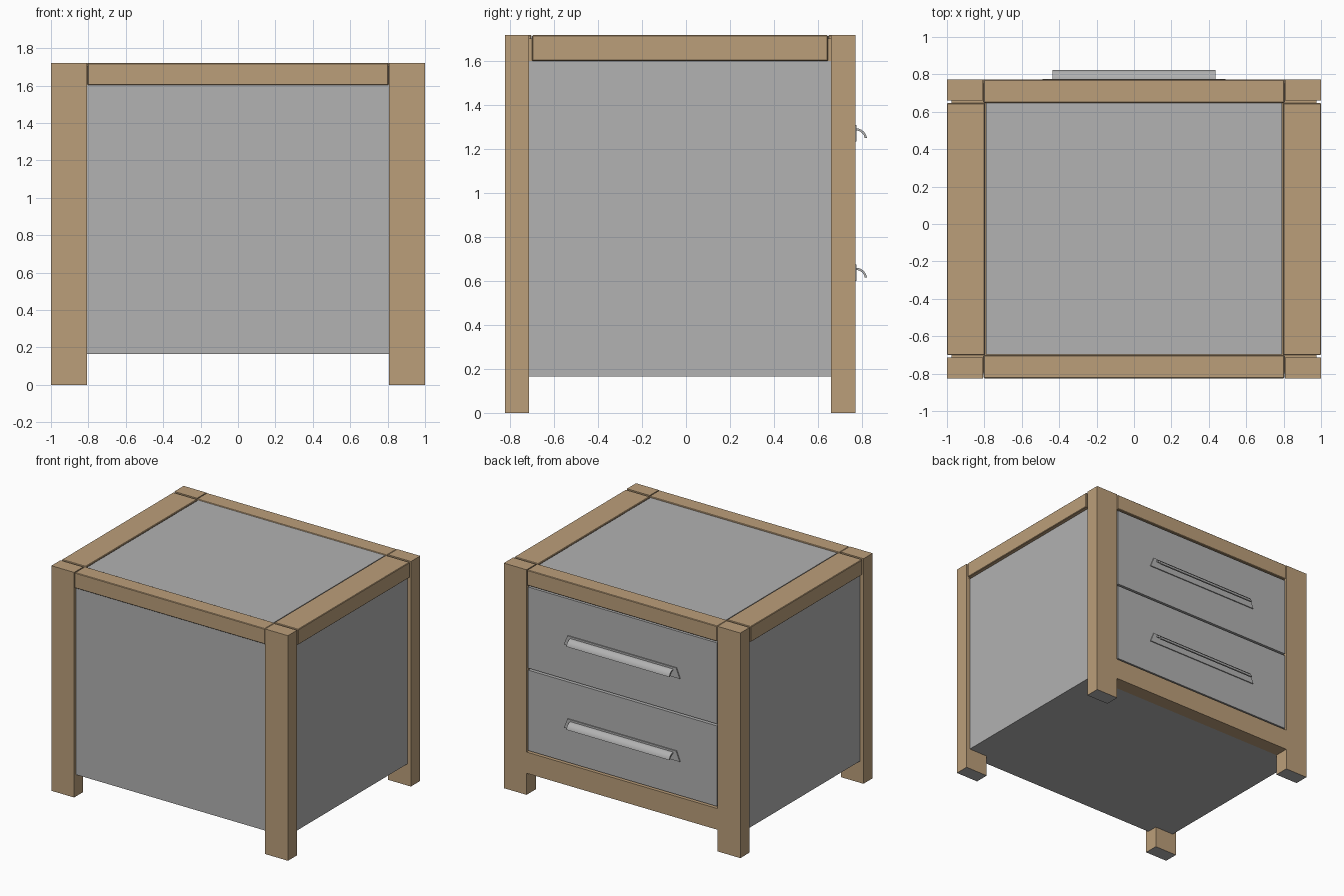
import bpy
import bmesh
import math

cube = bpy.data.objects.get("Cube")
if cube:
    bpy.data.objects.remove(cube, do_unlink=True)


def make_material(name, rgb):
    mat = bpy.data.materials.new(name)
    mat.use_nodes = True
    color = (*rgb, 1.0)
    mat.diffuse_color = color
    mat.node_tree.nodes["Principled BSDF"].inputs["Base Color"].default_value = color
    return mat


wood = make_material("light_wood", (0.50, 0.345, 0.195))
grey = make_material("mid_grey", (0.445, 0.445, 0.445))


def finish(name, bm, *mats):
    bmesh.ops.recalc_face_normals(bm, faces=bm.faces)
    mesh = bpy.data.meshes.new(name)
    bm.to_mesh(mesh)
    bm.free()
    for mat in mats:
        mesh.materials.append(mat)
    obj = bpy.data.objects.new(name, mesh)
    bpy.context.collection.objects.link(obj)
    return obj


def box(name, xs, ys, zs, *mats, bevel=0.0):
    """Box from its extents on each axis."""
    bm = bmesh.new()
    bmesh.ops.create_cube(bm, size=1)
    for v in bm.verts:
        v.co = [r[0] if c < 0 else r[1] for c, r in zip(v.co, (xs, ys, zs))]
    obj = finish(name, bm, *mats)
    if bevel:
        mod = obj.modifiers.new("Edge", "BEVEL")
        mod.width = bevel
        mod.segments = 1
    return obj


def prism(name, outline, offset, mat):
    """Polygon of 3D points swept along an offset."""
    bm = bmesh.new()
    face = bm.faces.new([bm.verts.new(p) for p in outline])
    swept = bmesh.ops.extrude_face_region(bm, geom=[face])["geom"]
    moved = [g for g in swept if isinstance(g, bmesh.types.BMVert)]
    bmesh.ops.translate(bm, verts=moved, vec=offset)
    return finish(name, bm, mat)


TOP, RAIL_Z, BASE_Z = 1.72, 1.602, 0.165
FRONT, FRONT_IN, BACK_IN, BACK = -0.825, -0.715, 0.66, 0.772
LEG_X = 0.808

# Corner legs with grey soles
for side, s in (("left", 1), ("right", -1)):
    xs = sorted((s * LEG_X, s * 1.0))
    for end, ys in (("front", (FRONT, FRONT_IN)), ("back", (BACK_IN, BACK))):
        leg = box(f"{end}_{side}_leg", xs, ys, (0, TOP), wood, grey)
        for poly in leg.data.polygons:
            if poly.normal.z < -0.5:
                poly.material_index = 1
    # Side top rail, leaving a fine joint at each leg
    rail_x = sorted((s * 0.797, s * 1.0))
    box(f"{side}_top_rail", rail_x, (FRONT_IN + 0.014, BACK_IN - 0.014),
        (RAIL_Z, TOP), wood, bevel=0.004)

# Front and back top rails, and the back lower rail
rail_x = (-LEG_X + 0.004, LEG_X - 0.004)
box("front_top_rail", rail_x, (FRONT, FRONT_IN + 0.012), (RAIL_Z, TOP), wood, bevel=0.004)
box("back_top_rail", rail_x, (BACK_IN - 0.012, BACK), (RAIL_Z, TOP), wood, bevel=0.004)
box("back_lower_rail", (-LEG_X, LEG_X), (BACK_IN, BACK), (BASE_Z, 0.327), wood)

# Wooden core behind the joints, cabinet body and top panel
box("top_core", (-0.975, 0.975), (FRONT + 0.03, BACK - 0.02), (RAIL_Z, 1.704), wood)
box("cabinet_body", (-0.97, 0.97), (-0.80, BACK_IN), (BASE_Z, RAIL_Z), grey)
box("top_panel", (-0.79, 0.79), (-0.698, 0.652), (1.65, 1.715), grey)

# Two drawers with curved pulls
for label, z0, z1, hz in (("lower", 0.34, 0.955, 0.6), ("upper", 0.97, 1.59, 1.235)):
    box(f"{label}_drawer_front", (-0.798, 0.798), (BACK_IN, BACK - 0.004), (z0, z1), grey)

    plate = [(x, BACK - 0.005, hz + z) for x, z in
             ((-0.49, 0), (0.49, 0), (0.46, 0.075), (-0.46, 0.075))]
    prism(f"{label}_handle_plate", plate, (0, 0.009, 0), grey)

    # Quarter-round lip: outer arc then inner arc
    angles = [math.radians(90 - 10 * i) for i in range(9)]
    arc = [(r, a) for r in (0.053,) for a in angles]
    arc += [(0.043, a) for a in reversed(angles)]
    lip = [(-0.435, BACK + r * math.cos(a), hz + 0.008 + r * math.sin(a)) for r, a in arc]
    grip = prism(f"{label}_handle_grip", lip, (0.87, 0, 0), grey)
    bpy.ops.object.select_all(action="DESELECT")
    grip.select_set(True)
    bpy.context.view_layer.objects.active = grip
    bpy.ops.object.shade_smooth_by_angle(angle=math.radians(35))
